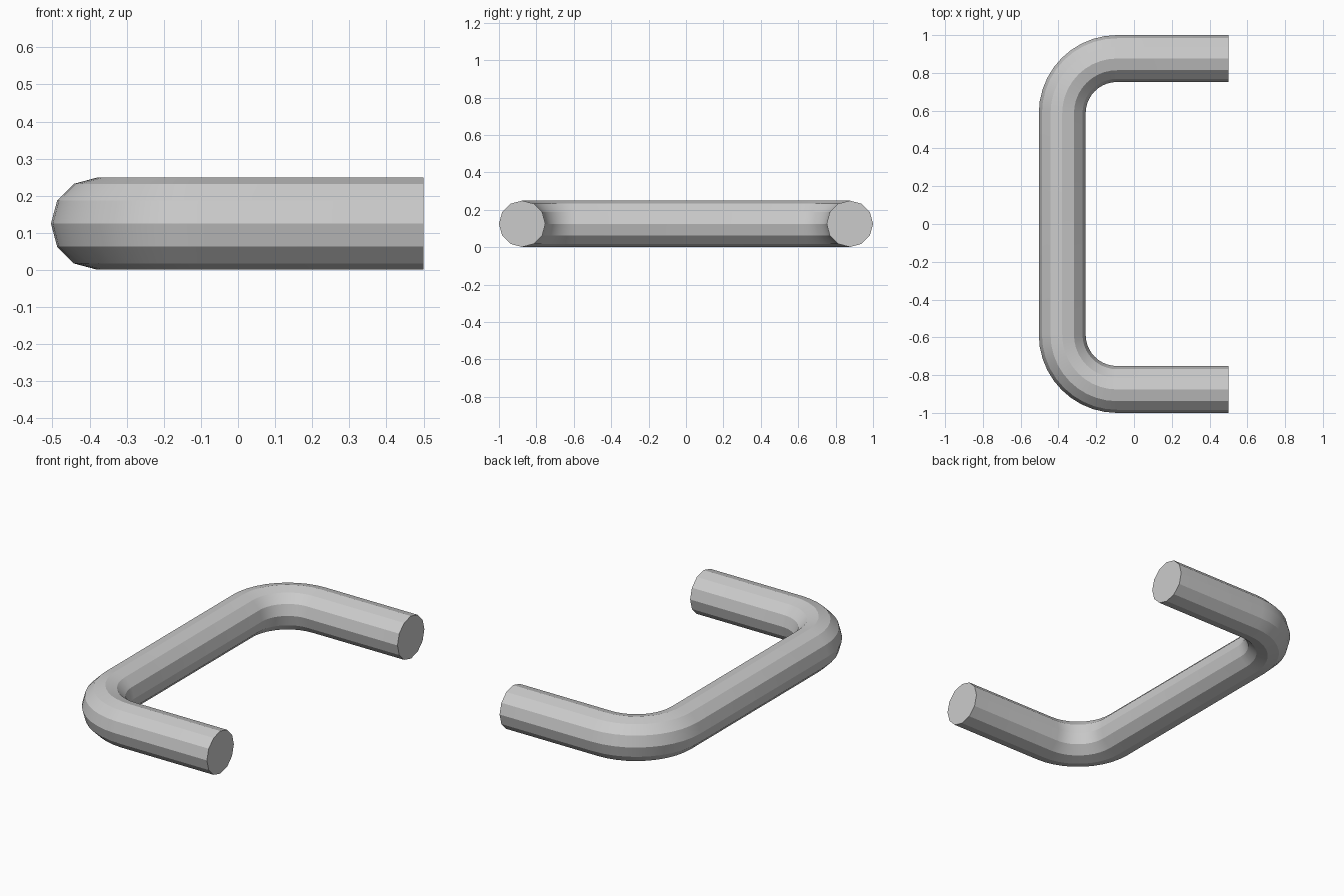
import bpy, bmesh, math
from mathutils import Vector

if "Cube" in bpy.data.objects:
    bpy.data.objects.remove(bpy.data.objects["Cube"])

R = 0.124        # bar radius
SIDES = 12
BEND = 0.29      # centreline bend radius
STEPS = 10
CX, CY, CZ = -0.38, 0.876, 0.125

# Centreline: leg, rounded corner, then the mirrored half
half = [(Vector((0.5, CY, CZ)), 0.0)]
for i in range(STEPS + 1):
    a = math.pi / 2 * i / STEPS
    half.append((Vector((CX + BEND - BEND * math.sin(a),
                         CY - BEND + BEND * math.cos(a), CZ)), a))
path = half + [(Vector((p.x, -p.y, p.z)), math.pi - a) for p, a in reversed(half)]

# Sweep a twelve-sided section along the centreline
bm = bmesh.new()
rings = []
for p, a in path:
    out = Vector((-math.sin(a), math.cos(a), 0))
    rings.append([bm.verts.new(p + R * (out * math.cos(t) + Vector((0, 0, math.sin(t)))))
                  for t in (2 * math.pi * k / SIDES for k in range(SIDES))])
for r0, r1 in zip(rings, rings[1:]):
    for k in range(SIDES):
        n = (k + 1) % SIDES
        bm.faces.new((r0[k], r0[n], r1[n], r1[k]))

# Flat end caps
bm.faces.new(rings[0])
bm.faces.new(rings[-1])
bmesh.ops.recalc_face_normals(bm, faces=bm.faces)

mesh = bpy.data.meshes.new("bent_bar_handle")
bm.to_mesh(mesh)
bm.free()
handle = bpy.data.objects.new("bent_bar_handle", mesh)
bpy.context.collection.objects.link(handle)

# Smooth around the bends, faceted around the section
bpy.context.view_layer.objects.active = handle
handle.select_set(True)
bpy.ops.object.shade_smooth_by_angle(angle=math.radians(20))
